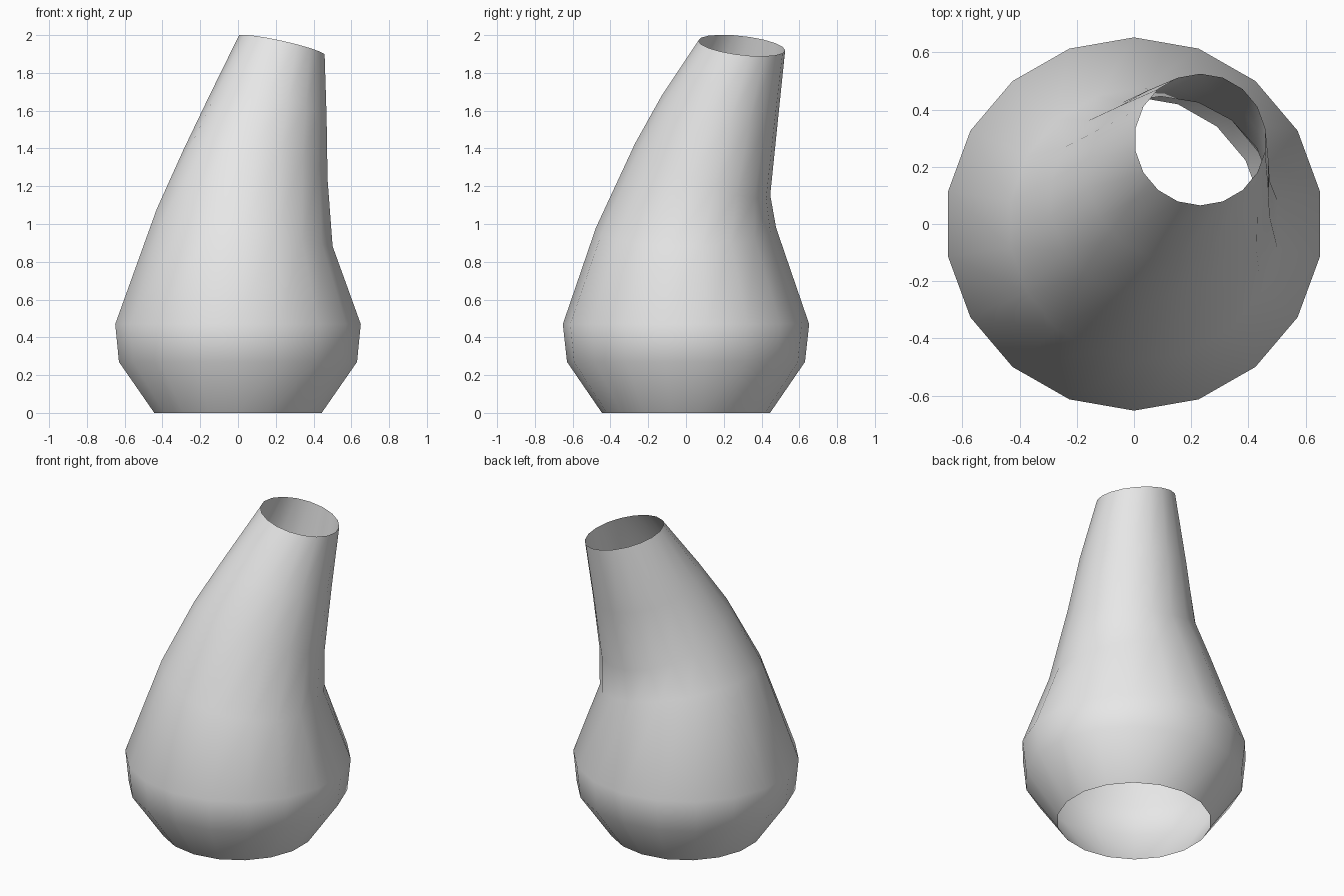
import bpy
import bmesh
import math

cube = bpy.data.objects.get("Cube")
if cube:
    bpy.data.objects.remove(cube, do_unlink=True)

SIDES = 18

# Each ring: centre (x, y, z), half widths (x, y), slopes (along x, along y)
RINGS = [
    ((0, 0, 0), (0.45, 0.445), (0, 0)),
    ((0, 0, 0.27), (0.64, 0.63), (0, 0)),
    ((0, 0, 0.47), (0.66, 0.652), (0, 0)),
    ((0.035, 0, 0.98), (0.473, 0.477), (-0.21, 0)),
    ((0.092, 0.088, 1.29), (0.388, 0.358), (-0.2, -0.38)),
    ((0.155, 0.177, 1.6), (0.319, 0.307), (-0.16, -0.25)),
    ((0.232, 0.295, 1.945), (0.23, 0.23), (-0.22, -0.11)),
]


def add_ring(bm, centre, radii, slope):
    """Tilted ring of vertices with one vertex on the y axis."""
    verts = []
    for i in range(SIDES):
        a = math.pi / 2 + math.tau * i / SIDES
        dx, dy = radii[0] * math.cos(a), radii[1] * math.sin(a)
        dz = dx * slope[0] + dy * slope[1]
        verts.append(bm.verts.new((centre[0] + dx, centre[1] + dy, centre[2] + dz)))
    return verts


# Open, leaning vessel wall lofted through the rings
bm = bmesh.new()
loops = [add_ring(bm, *ring) for ring in RINGS]
for low, high in zip(loops, loops[1:]):
    for i in range(SIDES):
        j = (i + 1) % SIDES
        face = bm.faces.new((low[i], low[j], high[j], high[i]))
        face.smooth = True

mesh = bpy.data.meshes.new("vessel_wall")
bm.to_mesh(mesh)
bm.free()
vessel = bpy.data.objects.new("vessel_wall", mesh)
bpy.context.collection.objects.link(vessel)

# Plain grey surface
grey = bpy.data.materials.new("light_grey")
grey.use_nodes = True
colour = (0.8, 0.8, 0.8, 1)
grey.diffuse_color = colour
for node in grey.node_tree.nodes:
    if node.type == "BSDF_PRINCIPLED":
        node.inputs["Base Color"].default_value = colour
mesh.materials.append(grey)
